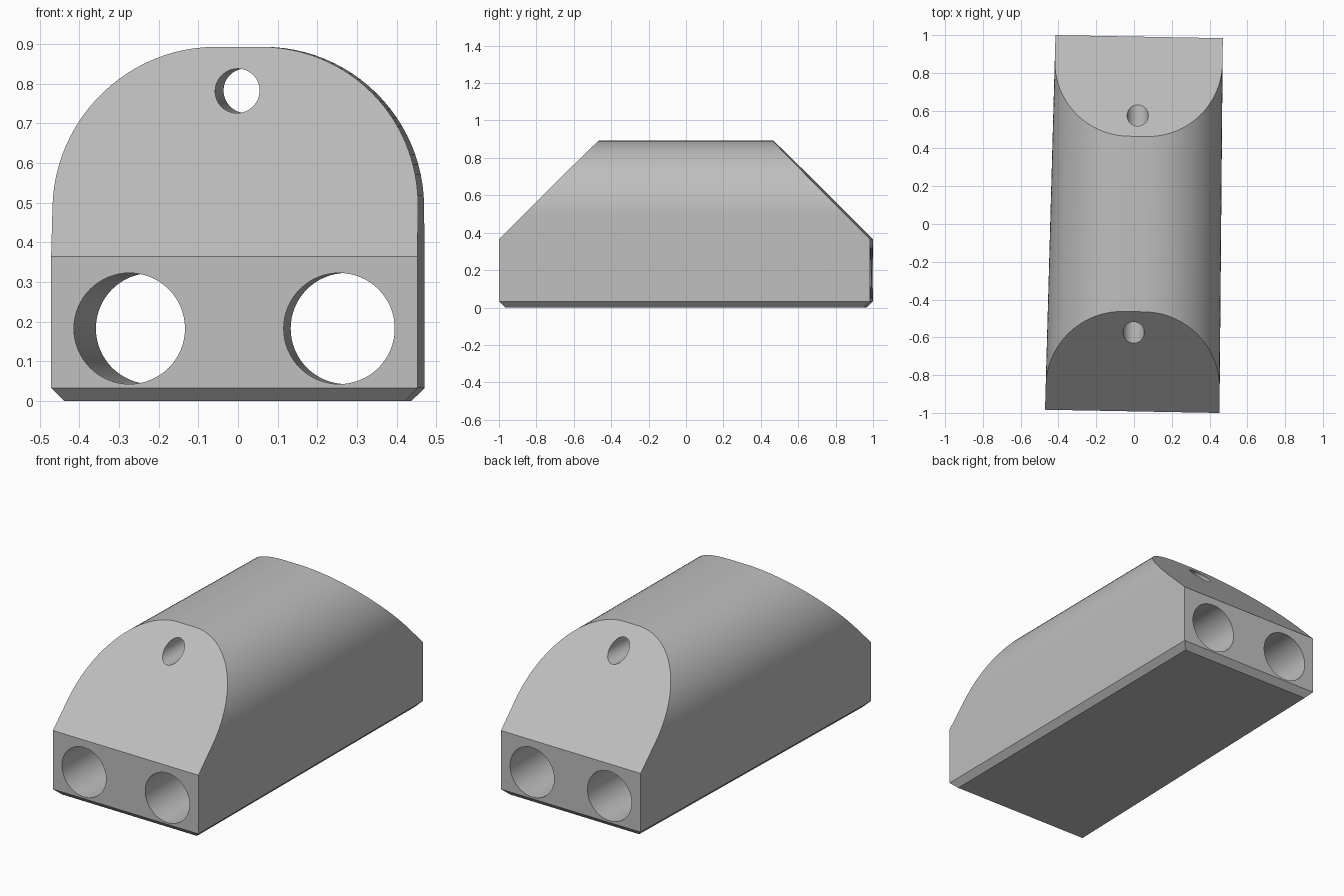
import bpy, bmesh
from math import sin, cos, pi, atan
from mathutils import Vector, Matrix

if "Cube" in bpy.data.objects:
    bpy.data.objects.remove(bpy.data.objects["Cube"])

HALF_LEN, HALF_WIDTH, HEIGHT = 0.992, 0.4525, 0.893
TAPER = 0.0095      # half width lost per unit towards the back
FILLET, CHAMFER, EAVE = 0.4, 0.033, 0.365
STEPS = 24

grey = bpy.data.materials.new("grey")
grey.use_nodes = True
grey.diffuse_color = (0.52, 0.52, 0.52, 1)
grey.node_tree.nodes["Principled BSDF"].inputs["Base Color"].default_value = grey.diffuse_color


def section(y):
    """Arched cross-section at a given depth."""
    w = HALF_WIDTH - TAPER * y
    right = [(w - FILLET + FILLET * cos(a), HEIGHT - FILLET + FILLET * sin(a))
             for a in (pi / 2 * i / STEPS for i in range(STEPS + 1))]
    half = [(w, 0)] + right
    return [Vector((x, y, z)) for x, z in half] + [Vector((-x, y, z)) for x, z in reversed(half)]


def trim(bm, point, normal):
    """Slice off everything on the normal side of a plane and cap the cut."""
    geom = bm.verts[:] + bm.edges[:] + bm.faces[:]
    cut = bmesh.ops.bisect_plane(bm, geom=geom, dist=1e-6, plane_co=point,
                                 plane_no=Vector(normal).normalized(), clear_outer=True)
    edges = [e for e in cut["geom_cut"] if isinstance(e, bmesh.types.BMEdge)]
    bmesh.ops.contextual_create(bm, geom=edges)


# Lofted arched block
bm = bmesh.new()
front = [bm.verts.new(p) for p in section(-HALF_LEN)]
back = [bm.verts.new(p) for p in section(HALF_LEN)]
n = len(front)
bm.faces.new(front)
bm.faces.new(back[::-1])
for i in range(n):
    j = (i + 1) % n
    bm.faces.new((front[j], front[i], back[i], back[j]))

# Sloped ends and bottom chamfer
for s in (-1, 1):
    trim(bm, (0, s * HALF_LEN, EAVE), (0, s, 1))
    trim(bm, (0, s * HALF_LEN, CHAMFER), (0, s, -1))
    trim(bm, (s * HALF_WIDTH, 0, CHAMFER), (s, TAPER, -1))
bmesh.ops.recalc_face_normals(bm, faces=bm.faces[:])
mesh = bpy.data.meshes.new("arched_block")
bm.to_mesh(mesh)
bm.free()
mesh.materials.append(grey)
block = bpy.data.objects.new("arched_block", mesh)
bpy.context.collection.objects.link(block)
bpy.context.view_layer.objects.active = block
block.select_set(True)


def drill(name, x, z, radius, lean):
    """Cut a round hole lengthwise through the block."""
    bm = bmesh.new()
    bmesh.ops.create_cone(bm, cap_ends=True, segments=64, radius1=radius,
                          radius2=radius, depth=3)
    bm.transform(Matrix.Translation((x, 0, z)) @ Matrix.Rotation(-atan(lean), 4, "Z")
                 @ Matrix.Rotation(pi / 2, 4, "X"))
    me = bpy.data.meshes.new(name)
    bm.to_mesh(me)
    bm.free()
    me.materials.append(grey)
    cutter = bpy.data.objects.new(name, me)
    cutter.hide_render = True
    bpy.context.collection.objects.link(cutter)
    mod = block.modifiers.new(name, "BOOLEAN")
    mod.operation = "DIFFERENCE"
    mod.solver = "EXACT"
    mod.object = cutter
    bpy.ops.object.modifier_apply(modifier=name)
    bpy.data.objects.remove(cutter)


# Two large lower holes follow the tapered sides; a small one pierces the top
for s, side in ((-1, "right"), (1, "left")):
    drill(side + "_hole", s * 0.255, 0.183, 0.14, -s * TAPER)
drill("top_hole", 0, 0.782, 0.056, 0)

# Slight turn of the whole block
block.data.transform(Matrix.Translation((0.009, 0, 0)) @ Matrix.Rotation(-0.0184, 4, "Z"))
bpy.ops.object.shade_smooth_by_angle(angle=pi / 9)
